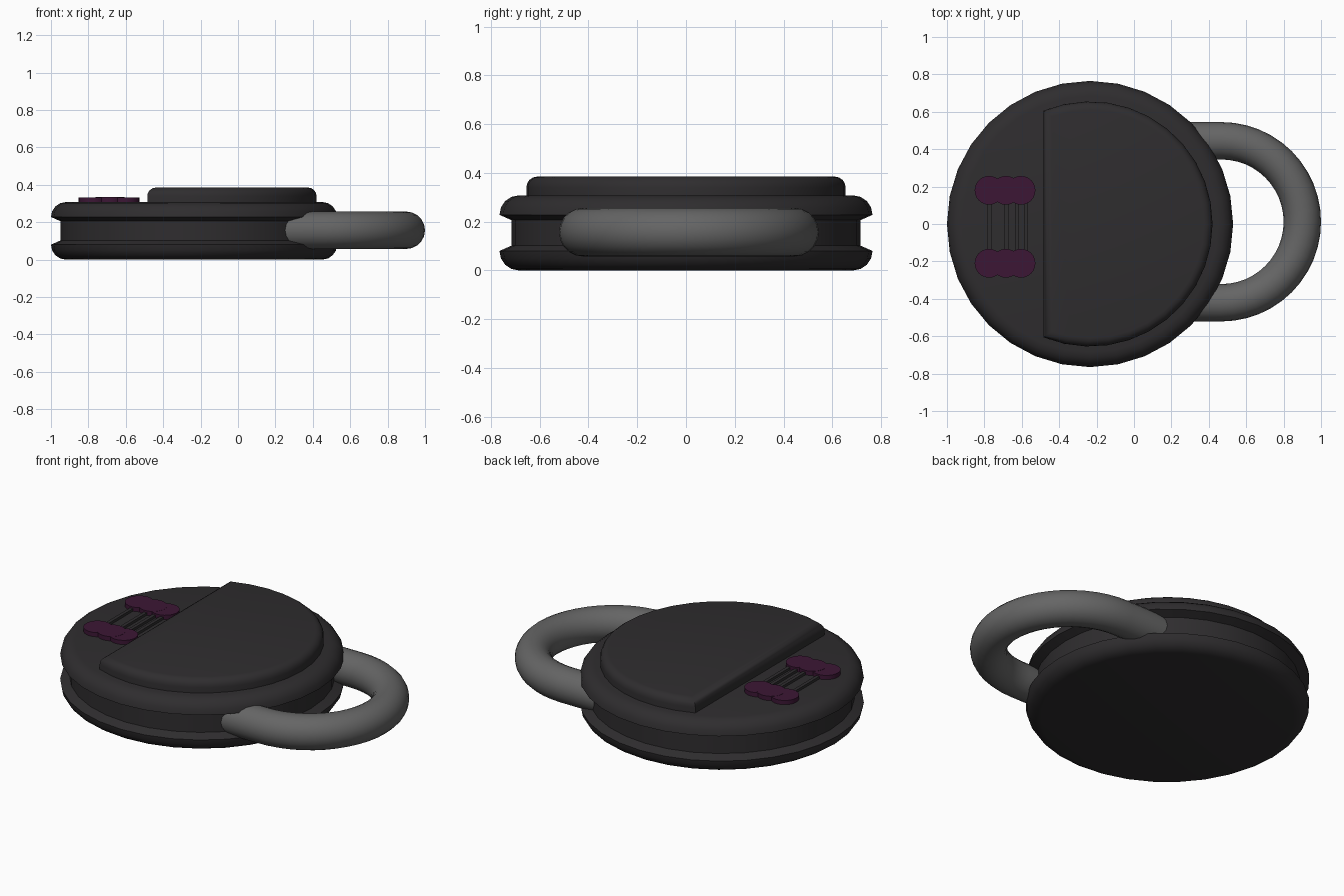
import bpy, bmesh, math

if "Cube" in bpy.data.objects:
    bpy.data.objects.remove(bpy.data.objects["Cube"])

CX = -0.235   # centre of the round body
SIDES = 32


def material(name, rgb):
    m = bpy.data.materials.new(name)
    m.diffuse_color = (*rgb, 1)
    m.use_nodes = True
    m.node_tree.nodes["Principled BSDF"].inputs["Base Color"].default_value = m.diffuse_color
    return m


DARK = material("dark_shell", (0.028, 0.026, 0.028))
GREY = material("handle_grey", (0.13, 0.13, 0.13))
PURPLE = material("purple", (0.045, 0.008, 0.035))


def finish(name, bm, mat, angle=40):
    bmesh.ops.recalc_face_normals(bm, faces=bm.faces)
    me = bpy.data.meshes.new(name)
    bm.to_mesh(me)
    bm.free()
    ob = bpy.data.objects.new(name, me)
    bpy.context.collection.objects.link(ob)
    me.materials.append(mat)
    bpy.ops.object.select_all(action='DESELECT')
    ob.select_set(True)
    bpy.context.view_layer.objects.active = ob
    bpy.ops.object.shade_smooth_by_angle(angle=math.radians(angle))
    return ob


def loft(bm, rings, closed_ends=True):
    loops = [[bm.verts.new(p) for p in r] for r in rings]
    n = len(loops[0])
    for a, b in zip(loops, loops[1:]):
        for i in range(n):
            j = (i + 1) % n
            bm.faces.new((a[i], a[j], b[j], b[i]))
    if closed_ends:
        bm.faces.new(loops[0][::-1])
        bm.faces.new(loops[-1])


def circle(x, y, r, z, n):
    return [(x + r * math.cos(2 * math.pi * i / n),
             y + r * math.sin(2 * math.pi * i / n), z) for i in range(n)]


# Round body: two rounded flanges with a groove between them
R, q = 0.765, 0.08
arc = [math.radians(a) for a in (0, 22.5, 45, 67.5, 90)]
lower = [(R - q + q * math.sin(a), q - q * math.cos(a)) for a in arc]
upper = [(R - q + q * math.cos(a), 0.228 + q * math.sin(a)) for a in arc]
profile = lower + [(0.715, 0.102), (0.715, 0.206)] + upper
bm = bmesh.new()
loft(bm, [circle(CX, 0, r, z, SIDES) for r, z in profile])
finish("body", bm, DARK)


# Raised D-shaped plate: rings inset towards the top for a rounded rim
def d_ring(inset, z):
    r, cut = 0.655 - inset, -0.25 + inset
    a = math.acos(cut / r)
    return [(CX + r * math.cos(-a + 2 * a * i / 22),
             r * math.sin(-a + 2 * a * i / 22), z) for i in range(23)]


b = 0.045
bm = bmesh.new()
loft(bm, [d_ring(0, 0.29)] +
     [d_ring(b - b * math.cos(a), 0.385 - b + b * math.sin(a)) for a in arc])
finish("top_plate", bm, DARK)

# U-shaped carrying handle: round tube swept along a half circle
HR, TR, HX, HY, HZ = 0.433, 0.1, 0.467, 0.012, 0.157
path = [(0.2, -HR, -90)]
for i in range(25):
    d = -90 + 7.5 * i
    path.append((HX + HR * math.cos(math.radians(d)),
                 HR * math.sin(math.radians(d)), d))
path.append((0.2, HR, 90))
rings = []
for x, y, d in path:
    c, s = math.cos(math.radians(d)), math.sin(math.radians(d))
    rings.append([(x + c * u, HY + y + s * u, HZ + w)
                  for u, w, _ in circle(0, 0, TR, 0, 20)])
bm = bmesh.new()
loft(bm, rings)
finish("handle", bm, GREY)

# Purple pads: three overlapping discs at each end of the bars
for j, y in enumerate((0.18, -0.21)):
    for i, x in enumerate((-0.775, -0.685, -0.604)):
        top = 0.333 + 0.001 * (i == 1)
        bm = bmesh.new()
        loft(bm, [circle(x, y, 0.077, z, 24) for z in (0.3, top)])
        finish(f"pad_{j}_{i}", bm, PURPLE)

# Thin bars joining the pads
for i, x in enumerate((-0.773, -0.682, -0.626, -0.578)):
    bm = bmesh.new()
    bmesh.ops.create_cube(bm, size=1)
    for v in bm.verts:
        v.co = (x + v.co.x * 0.02, -0.015 + v.co.y * 0.36, 0.31 + v.co.z * 0.026)
    finish(f"bar_{i}", bm, DARK)
